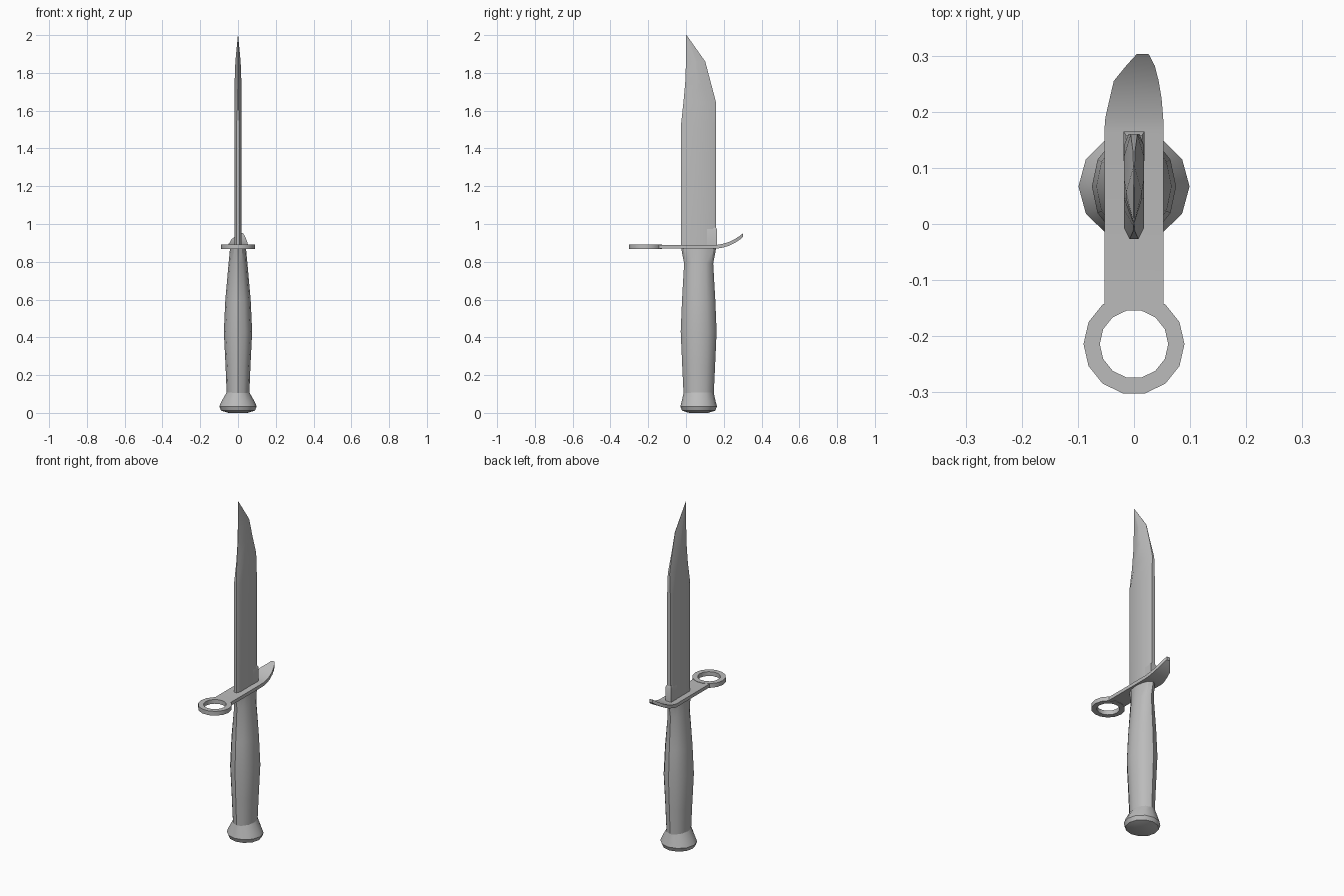
import bpy, bmesh, math

cube = bpy.data.objects.get("Cube")
if cube:
    bpy.data.objects.remove(cube, do_unlink=True)

steel = bpy.data.materials.new("grey steel")
steel.use_nodes = True
GREY = (0.5, 0.5, 0.5, 1)
steel.diffuse_color = GREY
steel.node_tree.nodes["Principled BSDF"].inputs["Base Color"].default_value = GREY

CY = 0.067   # handle axis


def finish(name, bm, angle=35):
    """Turn a bmesh into a shaded object."""
    bmesh.ops.recalc_face_normals(bm, faces=bm.faces)
    mesh = bpy.data.meshes.new(name)
    bm.to_mesh(mesh)
    bm.free()
    mesh.materials.append(steel)
    obj = bpy.data.objects.new(name, mesh)
    bpy.context.collection.objects.link(obj)
    bpy.ops.object.select_all(action="DESELECT")
    obj.select_set(True)
    bpy.context.view_layer.objects.active = obj
    bpy.ops.object.shade_smooth_by_angle(angle=math.radians(angle))
    return obj


def loft(name, rings, angle=35, closed=False):
    """Skin a list of point rings; cap the ends or join them."""
    bm = bmesh.new()
    loops = [[bm.verts.new(p) for p in ring] for ring in rings]
    pairs = list(zip(loops, loops[1:]))
    if closed:
        pairs.append((loops[-1], loops[0]))
    for a, b in pairs:
        n = len(a)
        for i in range(n):
            j = (i + 1) % n
            bm.faces.new((a[i], a[j], b[j], b[i]))
    if not closed:
        bm.faces.new(loops[0])
        bm.faces.new(loops[-1])
    return finish(name, bm, angle)


def oval(z, rx, ry, sides=12):
    steps = [2 * math.pi * i / sides for i in range(sides)]
    return [(rx * math.cos(t), CY + ry * math.sin(t), z) for t in steps]


# Handle: oval grip that swells in the middle and flares under the guard
loft("handle", [oval(*s) for s in (
    (0.10, 0.060, 0.080), (0.25, 0.066, 0.087), (0.43, 0.075, 0.095),
    (0.60, 0.067, 0.088), (0.79, 0.050, 0.077), (0.875, 0.042, 0.093))])

# Pommel: flared round cap
loft("pommel", [oval(*s) for s in (
    (0.0, 0.05, 0.05), (0.012, 0.09, 0.088), (0.035, 0.099, 0.097),
    (0.06, 0.088, 0.09), (0.11, 0.059, 0.079))])


# Blade: flat sides with narrow edge bevels, closing to a clipped point
def blade_ring(z, front, back, w_front, w, w_back, bevel):
    half = [(w_front, front), (w, front + bevel), (w, back - bevel), (w_back, back)]
    return ([(x, y, z) for x, y in half] +
            [(-x, y, z) for x, y in reversed(half)])


loft("blade", [blade_ring(*s) for s in (
    (0.87, -0.027, 0.160, 0.008, 0.018, 0.010, 0.02),
    (1.52, -0.027, 0.160, 0.008, 0.018, 0.010, 0.02),
    (1.64, -0.014, 0.160, 0.002, 0.018, 0.006, 0.04),
    (1.75, -0.004, 0.131, 0.001, 0.018, 0.002, 0.05),
    (1.86, 0.000, 0.102, 0.001, 0.014, 0.001, 0.045),
    (2.00, 0.000, 0.003, 0.0004, 0.0006, 0.0004, 0.001))])

# Collar: small post against the spine
loft("spine_collar", [
    [(-w, 0.112, z), (w, 0.112, z), (w, back, z), (-w, back, z)]
    for z, w, back in ((0.88, 0.019, 0.165), (0.97, 0.019, 0.165),
                       (0.982, 0.014, 0.158))])

# Guard: flat bar whose back end narrows and curls upward
T = 0.01
loft("guard", [
    [(l, y, z - T), (r, y, z - T), (r, y, z + T), (l, y, z + T)]
    for y, z, l, r in (
        (-0.146, 0.88, -0.053, 0.053), (0.165, 0.88, -0.053, 0.053),
        (0.19, 0.884, -0.051, 0.052), (0.225, 0.894, -0.043, 0.049),
        (0.255, 0.908, -0.036, 0.044), (0.282, 0.925, -0.014, 0.037),
        (0.303, 0.942, 0.005, 0.026))], 30)

# Ring: flat muzzle loop at the front of the guard
RING_Y, OUTER, INNER, SIDES = -0.214, 0.09, 0.061, 14
ring = []
for i in range(SIDES):
    t = 2 * math.pi * i / SIDES
    ring.append([(r * math.cos(t), RING_Y + r * math.sin(t), z) for r, z in (
        (INNER, 0.867), (OUTER, 0.867), (OUTER, 0.892), (INNER, 0.892))])
loft("guard_ring", ring, 30, closed=True)
